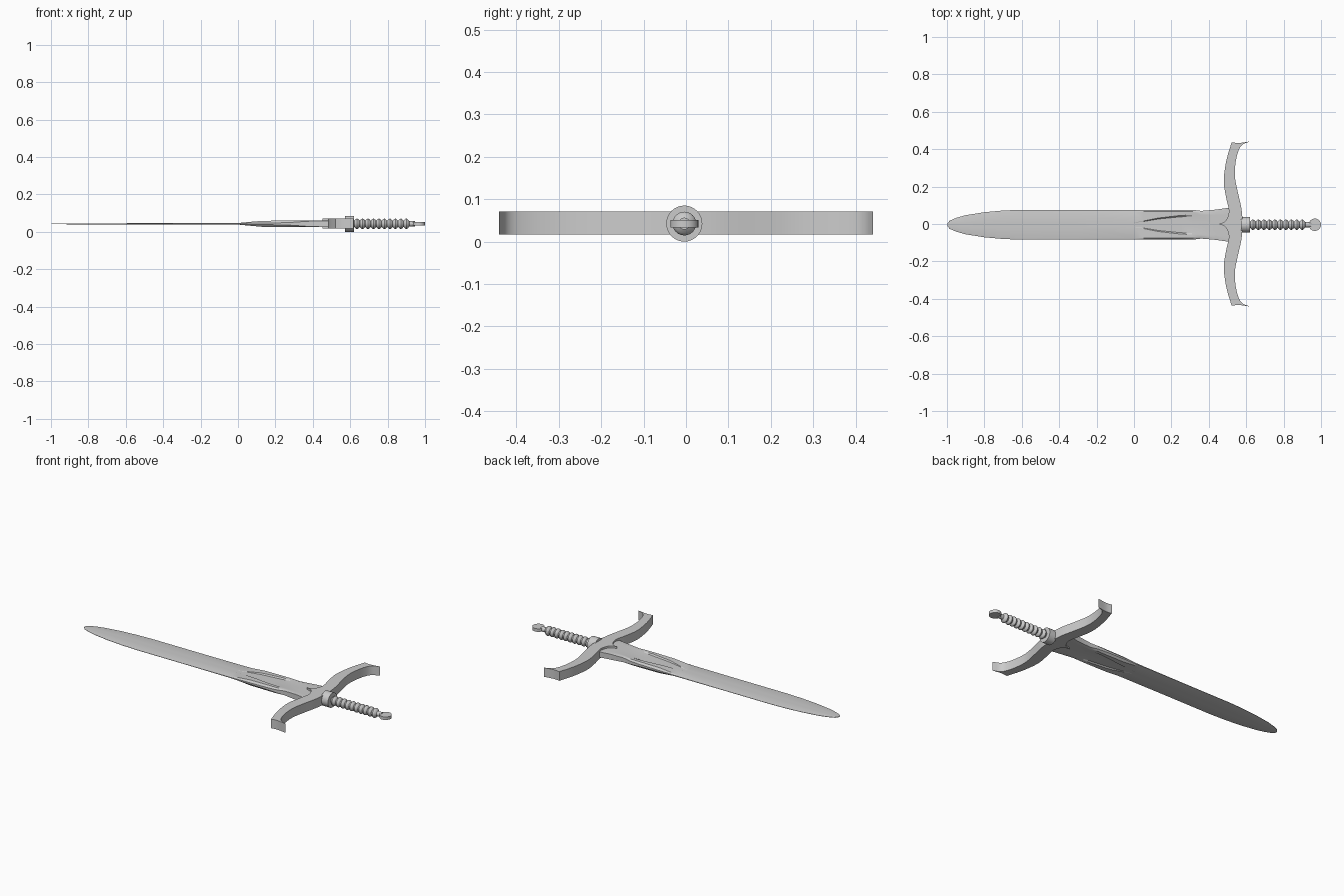
import bpy, bmesh, math
from mathutils import Matrix, Vector

if "Cube" in bpy.data.objects:
    bpy.data.objects.remove(bpy.data.objects["Cube"])

ZC = 0.0425   # height of the sword's middle plane
YC = -0.004   # centre line of blade and grip

steel = bpy.data.materials.new("grey steel")
steel.diffuse_color = (0.6, 0.6, 0.6, 1)
steel.use_nodes = True
steel.node_tree.nodes["Principled BSDF"].inputs["Base Color"].default_value = steel.diffuse_color


def finish(name, bm, angle=30):
    bmesh.ops.recalc_face_normals(bm, faces=bm.faces)
    me = bpy.data.meshes.new(name)
    bm.to_mesh(me)
    bm.free()
    me.materials.append(steel)
    ob = bpy.data.objects.new(name, me)
    bpy.context.collection.objects.link(ob)
    bpy.ops.object.select_all(action='DESELECT')
    ob.select_set(True)
    bpy.context.view_layer.objects.active = ob
    bpy.ops.object.shade_smooth_by_angle(angle=math.radians(angle))
    return ob


def lathe(name, profile, n=24):
    """Closed solid turned about the long axis from (x, radius) points."""
    bm = bmesh.new()
    rings = [[bm.verts.new((x, YC + r * math.cos(2 * math.pi * i / n),
                            ZC + r * math.sin(2 * math.pi * i / n)))
              for i in range(n)] for x, r in profile]
    for a, b in zip(rings, rings[1:]):
        for i in range(n):
            bm.faces.new((a[i], a[(i + 1) % n], b[(i + 1) % n], b[i]))
    bm.faces.new(rings[0])
    bm.faces.new(rings[-1])
    return finish(name, bm)


def smooth_path(pts, steps=5):
    """Catmull-Rom curve through 2D points."""
    p = [Vector(q) for q in pts]
    p = [2 * p[0] - p[1]] + p + [2 * p[-1] - p[-2]]
    out = []
    for a, b, c, d in zip(p, p[1:], p[2:], p[3:]):
        for k in range(steps):
            t = k / steps
            out.append(0.5 * (2 * b + (c - a) * t + (2 * a - 5 * b + 4 * c - d) * t * t
                              + (3 * b - a - 3 * c + d) * t ** 3))
    return out + [p[-2]]


# Blade: stations of (x, half width, edge half thickness, body half thickness,
# fuller half width, fuller depth)
stations = [
    (-0.997, 0.008, .001, .002, 0, 0), (-0.985, 0.022, .001, .002, 0, 0),
    (-0.95, 0.037, .001, .002, 0, 0), (-0.90, 0.051, .001, .0025, 0, 0),
    (-0.80, 0.067, .001, .003, 0, 0), (-0.70, 0.076, .001, .003, 0, 0),
    (-0.60, 0.080, .001, .003, 0, 0), (-0.30, 0.080, .001, .0035, 0, 0),
    (0.0, 0.080, .002, .004, 0, 0), (0.05, 0.080, .003, .009, .020, .002),
    (0.13, 0.080, .004, .016, .036, .007), (0.25, 0.080, .006, .017, .050, .007),
    (0.31, 0.080, .009, .017, .052, .003), (0.36, 0.074, .013, .017, .053, 0),
    (0.44, 0.081, .016, .017, .053, 0), (0.50, 0.090, .016, .017, .053, 0),
    (0.53, 0.090, .016, .017, .053, 0)]
bm = bmesh.new()
rings = []
for x, w, e, h, g, d in stations:
    g = max(g, 0.15 * w)
    half = [(w, e), (0.88 * w, h), (g, h), (g - 0.15 * g, h - d), (0, h - d)]
    top = half + [(-y, z) for y, z in half[-2::-1]]
    sect = top + [(y, -z) for y, z in reversed(top)]
    rings.append([bm.verts.new((x, YC + y, ZC + z)) for y, z in sect])
for a, b in zip(rings, rings[1:]):
    for i in range(len(a)):
        j = (i + 1) % len(a)
        bm.faces.new((a[i], a[j], b[j], b[i]))
bm.faces.new(rings[0])
bm.faces.new(rings[-1])
finish("blade", bm, 20)

# Crossguard: outline of one arm, mirrored and extruded
front = smooth_path([(.505, .09), (.49, .155), (.48, .235), (.494, .34), (.522, .437)])
horn = smooth_path([(.522, .437), (.56, .433), (.618, .441)], 3)
back = smooth_path([(.618, .441), (.575, .42), (.553, .375), (.541, .31), (.54, .25),
                    (.553, .18), (.573, .09), (.58, .03)])
lobe = smooth_path([(.452, 0), (.485, .012), (.502, .04), (.508, .065)], 4)
arm = lobe + front + horn[1:] + back[1:]
outline = [(x, y) for x, y in arm] + [(x, -y) for x, y in reversed(arm[1:])]
bm = bmesh.new()
base = bm.faces.new([bm.verts.new((x, y, 0.0165)) for x, y in outline])
ext = bmesh.ops.extrude_face_region(bm, geom=[base], use_keep_orig=True)
bmesh.ops.translate(bm, vec=(0, 0, 0.054),
                    verts=[v for v in ext['geom'] if isinstance(v, bmesh.types.BMVert)])
bmesh.ops.triangulate(bm, faces=[f for f in bm.faces if len(f.verts) > 4])
finish("crossguard", bm)

# Collar between guard and grip
lathe("collar", [(.572, .0425), (.62, .0425)], 32)

# Ribbed grip: ten rounded rings along a core
profile = [(.615, .018)]
pitch = 0.0293
for k in range(10):
    x0 = .622 + k * pitch
    for j in range(7):
        t = j / 6
        profile.append((x0 + t * pitch * 0.96, .017 + .011 * math.sin(math.pi * t)))
profile += [(.916, .014), (.945, .014)]
lathe("grip", profile)

# Flat round pommel
bm = bmesh.new()
bmesh.ops.create_cone(bm, cap_ends=True, segments=32, radius1=.033, radius2=.033, depth=.018,
                      matrix=Matrix.Translation((.967, YC, ZC)))
finish("pommel", bm)
